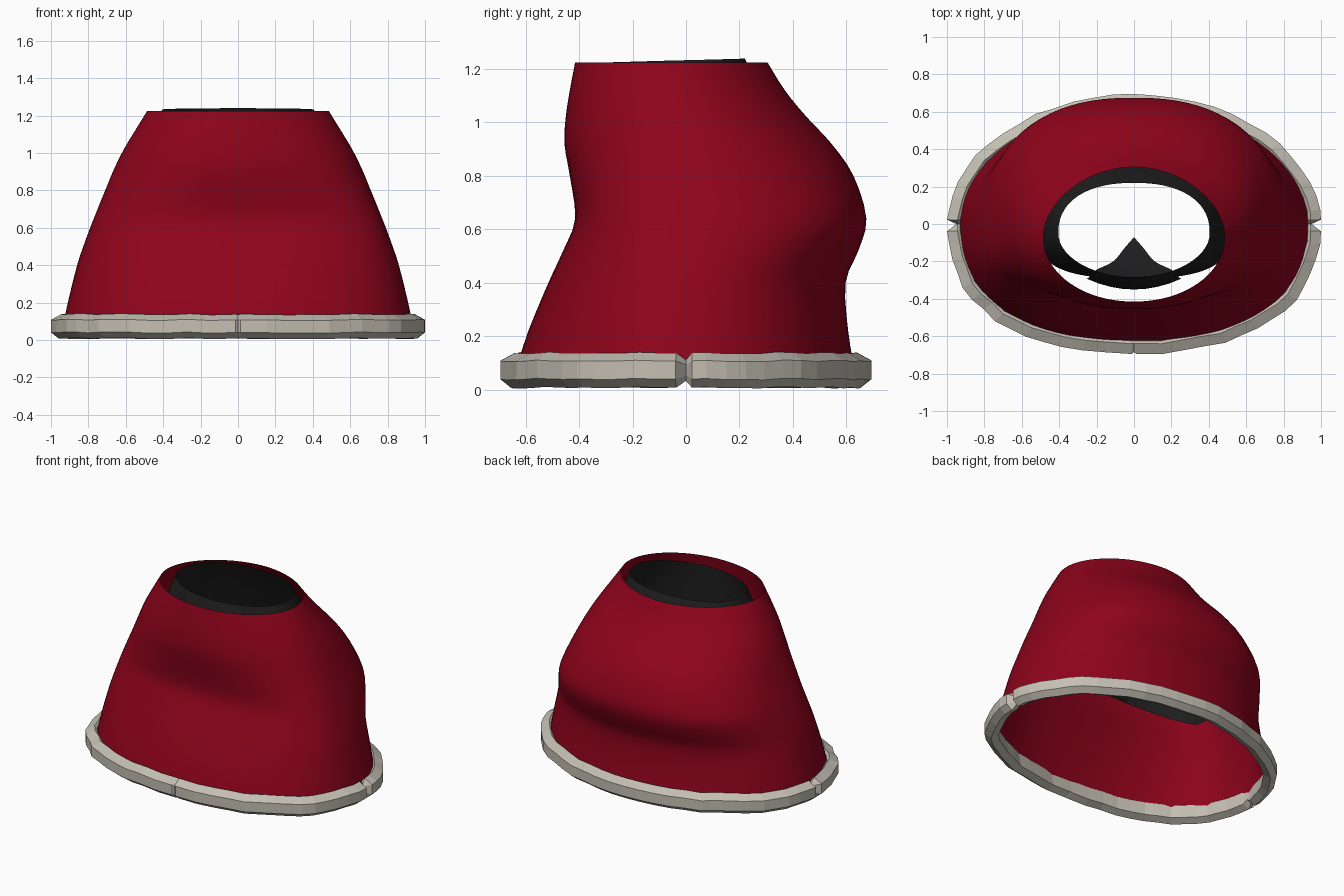
import bpy, bmesh, math, random
from mathutils import Vector

if "Cube" in bpy.data.objects:
    bpy.data.objects.remove(bpy.data.objects["Cube"])

random.seed(4)


def material(name, rgb):
    m = bpy.data.materials.new(name)
    m.diffuse_color = (*rgb, 1)
    m.use_nodes = True
    m.node_tree.nodes["Principled BSDF"].inputs["Base Color"].default_value = m.diffuse_color
    return m


RED = material("deep red cloth", (0.27, 0.001, 0.011))
FUR = material("pale grey trim", (0.55, 0.52, 0.45))
BLACK = material("black lining", (0.013, 0.013, 0.013))


def smooth_rows(keys, steps):
    """Catmull-Rom interpolation between key rows."""
    rows = []
    for i in range(len(keys) - 1):
        a, b, c, d = (Vector(keys[min(max(i + k, 0), len(keys) - 1)])
                      for k in (-1, 0, 1, 2))
        for s in range(steps):
            t = s / steps
            rows.append(0.5 * (2 * b + (c - a) * t + (2 * a - 5 * b + 4 * c - d) * t * t
                               + (3 * b - a - 3 * c + d) * t ** 3))
    return rows + [Vector(keys[-1])]


def oval(angle, half, front, back, mid, p_front=2.0, p_back=2.0):
    """Point on a section with its own depth and squareness at front and back."""
    c, s = math.cos(angle), math.sin(angle)
    e = 2 / (p_back if s > 0 else p_front)
    x = half * math.copysign(abs(c) ** e, c)
    depth = back - mid if s > 0 else mid - front
    return x, mid + depth * math.copysign(abs(s) ** e, s)


def mesh_object(name, grid, mat, smooth=True, wrap_rows=False, closed=True):
    """Skin a grid of points, rows x columns."""
    bm = bmesh.new()
    vs = [[bm.verts.new(p) for p in row] for row in grid]
    n = len(vs[0])
    for i in range(len(vs) if wrap_rows else len(vs) - 1):
        lo, hi = vs[i], vs[(i + 1) % len(vs)]
        for j in range(n if closed else n - 1):
            k = (j + 1) % n
            bm.faces.new((lo[j], lo[k], hi[k], hi[j]))
    bmesh.ops.remove_doubles(bm, verts=bm.verts, dist=1e-5)
    bmesh.ops.recalc_face_normals(bm, faces=bm.faces)
    me = bpy.data.meshes.new(name)
    bm.to_mesh(me)
    bm.free()
    me.materials.append(mat)
    ob = bpy.data.objects.new(name, me)
    bpy.context.collection.objects.link(ob)
    if smooth:
        bpy.context.view_layer.objects.active = ob
        ob.select_set(True)
        bpy.ops.object.shade_smooth_by_angle(angle=math.radians(50))
        ob.select_set(False)
    return ob


# Skirt: height, half width, front, back, widest depth, front and back squareness
skirt_keys = [
    (0.08, 0.935, -0.635, 0.63, 0.00, 2.35, 2.0),
    (0.22, 0.905, -0.59, 0.607, 0.00, 2.4, 2.05),
    (0.40, 0.86, -0.515, 0.597, 0.00, 2.5, 2.1),
    (0.52, 0.82, -0.46, 0.645, 0.00, 2.6, 2.25),
    (0.64, 0.775, -0.415, 0.675, 0.00, 2.7, 2.38),
    (0.80, 0.71, -0.435, 0.627, 0.00, 2.4, 2.25),
    (0.92, 0.66, -0.455, 0.545, -0.01, 2.2, 2.15),
    (1.02, 0.61, -0.45, 0.452, -0.03, 2.15, 2.1),
    (1.12, 0.55, -0.435, 0.37, -0.05, 2.1, 2.0),
    (1.225, 0.485, -0.415, 0.305, -0.07, 2.03, 1.88),
]
SEG = 80
grid = []
for z, *shape in smooth_rows(skirt_keys, 3):
    grid.append([(*oval(2 * math.pi * j / SEG, *shape), z) for j in range(SEG)])
mesh_object("skirt", grid, RED)

# Hem trim: six-sided section swept round the hem, pinched at side and front seams
section = [(-0.085, 0.03), (-0.07, 0.125), (-0.055, 0.138), (0, 0.108),
           (0, 0.04), (-0.04, 0.008)]
angles = []
for q in range(4):
    base = q * math.pi / 2
    gap = 0.035 if q % 2 == 0 else 0.006
    pinch = (0.05, 0, 0.05, 0.01)[q]
    angles += [(base - gap, 0, 0), (base, pinch, 0), (base + gap, 0, 0)]
    angles += [(base + math.pi / 2 * k / 14, 0, 1) for k in range(1, 14)]
angles.sort()
rings = []
for a, pinch, wobble in angles:
    dr = random.uniform(-0.010, 0.004) * wobble
    dz = random.uniform(-0.004, 0.003) * wobble
    ring = []
    for off, z in section:
        r = off + dr
        if pinch:
            r = min(r, -pinch)
            z = 0.07 + (z - 0.07) * (0.6 if pinch > 0.03 else 0.95)
        ring.append((*oval(a, 1 + r, -0.695 - r, 0.695 + r, 0, 2.33, 1.97),
                     max(z + dz, 0)))
    rings.append(ring)
mesh_object("hem_trim", rings, FUR, smooth=False, wrap_rows=True)

# Lining: inner hip tube, lower edge slopes up towards the front
lining_keys = [
    (0.00, 0.405, -0.285, 0.22, -0.05, 1.95, 2.3),
    (0.15, 0.45, -0.285, 0.28, -0.04, 2.3, 2.3),
    (0.35, 0.49, -0.285, 0.35, -0.02, 2.7, 2.3),
    (0.65, 0.53, -0.29, 0.43, 0.00, 2.9, 2.3),
    (1.00, 0.51, -0.28, 0.42, 0.00, 2.8, 2.3),
]
grid = []
for t, *shape in smooth_rows(lining_keys, 3):
    row = []
    for j in range(56):
        a = 2 * math.pi * j / 56
        x, y = oval(a, *shape)
        top = 1.232 + 0.007 * math.sin(a)
        bottom = 0.43 - (0.15 if y > 0 else 0.55) * y
        row.append((x, y, top + t * (bottom - top)))
    grid.append(row)
mesh_object("hip_lining", grid, BLACK)

# Front panel of the lining: bulges forward, then narrows inward to a point
panel_keys = [
    (1.225, 0.20, -0.288), (1.08, 0.23, -0.335), (0.92, 0.25, -0.35),
    (0.78, 0.24, -0.335), (0.66, 0.20, -0.28), (0.56, 0.11, -0.21),
    (0.48, 0.05, -0.13), (0.44, 0.0, -0.07),
]
grid = []
for z, half, y in smooth_rows(panel_keys, 3):
    half = max(half, 0)
    grid.append([(half * u / 4, y + 0.9 * (half * u / 4) ** 2, z)
                 for u in range(-4, 5)])
mesh_object("lining_front_panel", grid, BLACK, closed=False)
